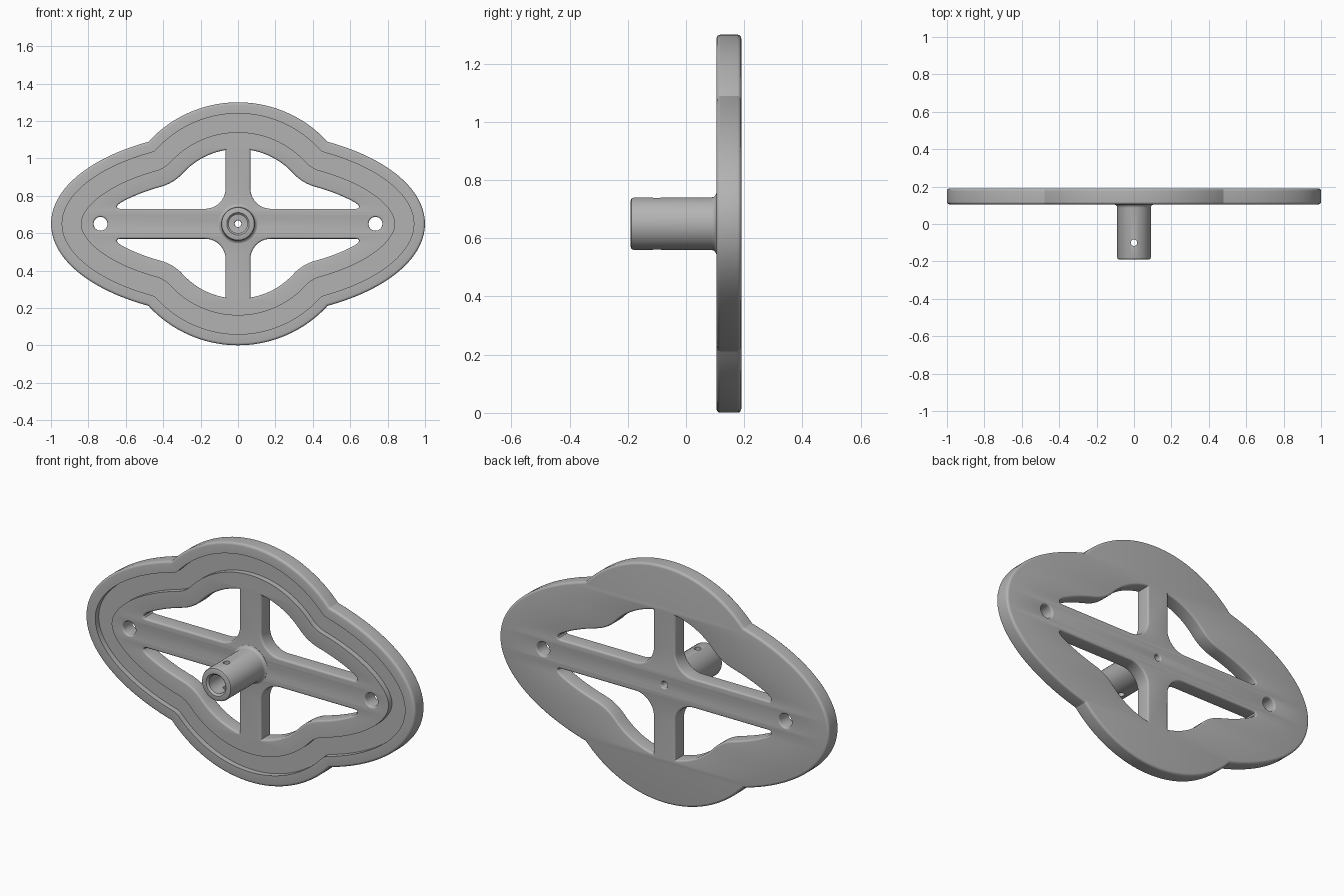
import bpy, bmesh
from math import sin, cos, pi, atan2, sqrt, hypot
from mathutils import Vector
from mathutils.geometry import tessellate_polygon

cube = bpy.data.objects.get("Cube")
if cube:
    bpy.data.objects.remove(cube, do_unlink=True)

MID_Z = 0.65                    # height of the wheel centre
FRONT, BACK = 0.105, 0.19       # plate faces in y
LOBE_R, HALF_W, HALF_H = 0.65, 1.0, 0.5   # circle and ellipse of the outline
SPOKE_X, SPOKE_Z, FILLET = 0.066, 0.08, 0.11

metal = bpy.data.materials.new("grey metal")
metal.use_nodes = True
GREY = (0.45, 0.45, 0.45, 1)
metal.diffuse_color = GREY
metal.node_tree.nodes["Principled BSDF"].inputs["Base Color"].default_value = GREY


def finish(bm, name):
    bmesh.ops.recalc_face_normals(bm, faces=bm.faces)
    mesh = bpy.data.meshes.new(name)
    bm.to_mesh(mesh)
    bm.free()
    mesh.materials.append(metal)
    obj = bpy.data.objects.new(name, mesh)
    bpy.context.collection.objects.link(obj)
    return obj


def smooth(obj):
    bpy.ops.object.select_all(action='DESELECT')
    obj.select_set(True)
    bpy.context.view_layer.objects.active = obj
    bpy.ops.object.shade_smooth_by_angle(angle=pi / 5)


def steps(a, b, n):
    return [a + (b - a) * i / n for i in range(n + 1)]


def circle(r, cx=0.0, n=40):
    return [(cx + r * cos(2 * pi * i / n), r * sin(2 * pi * i / n)) for i in range(n)]


def inset_quadrant(d):
    """Quarter of the circle-and-ellipse outline, moved inward by d."""
    cz = sqrt((HALF_W**2 - LOBE_R**2) / ((HALF_W / HALF_H)**2 - 1))
    cx = sqrt(LOBE_R**2 - cz**2)
    pts = []
    for t in steps(0, atan2(cz / HALF_H, cx / HALF_W), 28):
        nrm = Vector((cos(t) / HALF_W, sin(t) / HALF_H)).normalized()
        pts.append((HALF_W * cos(t) - d * nrm.x, HALF_H * sin(t) - d * nrm.y))
    corner = atan2(cz, cx)
    for a in steps(atan2(nrm.y, nrm.x), corner, 8)[1:-1]:
        pts.append((cx - d * cos(a), cz - d * sin(a)))
    r = LOBE_R - d
    return pts + [(r * cos(a), r * sin(a)) for a in steps(corner, pi / 2, 20)]


def inset(d):
    q = inset_quadrant(max(d, 0.0005))
    half = q + [(-x, z) for x, z in q[-2::-1]]
    return half + [(x, -z) for x, z in half[-2:0:-1]]


def grow(loop, d):
    """Push a counter-clockwise loop outward by d."""
    out = []
    for i, p in enumerate(loop):
        a, b, c = Vector(loop[i - 1]), Vector(p), Vector(loop[(i + 1) % len(loop)])
        u, v = (b - a).normalized(), (c - b).normalized()
        n1, n2 = Vector((u.y, -u.x)), Vector((v.y, -v.x))
        q = b + (n1 + n2) * (d / max(0.5, 1 + n1.dot(n2)))
        out.append((q.x, q.y))
    return out


def opening(sx, sz):
    """One window between two spokes."""
    pts = [p for p in inset_quadrant(0.25) if SPOKE_X + 0.005 < p[0] < 0.63]
    pts.append((SPOKE_X, sqrt((LOBE_R - 0.25)**2 - SPOKE_X**2)))
    pts += [(SPOKE_X + FILLET + FILLET * cos(a), SPOKE_Z + FILLET + FILLET * sin(a))
            for a in steps(pi, 1.5 * pi, 10)]
    pts += [(0.63, SPOKE_Z), (0.643, 0.083), (0.648, 0.091), (0.643, 0.101)]
    pts = [(sx * x, sz * z) for x, z in pts]
    return pts if sx * sz > 0 else pts[::-1]


def ring(bm, loop, y):
    return [bm.verts.new((x, y, z + MID_Z)) for x, z in loop]


def bridge(bm, a, b):
    for i in range(len(a)):
        bm.faces.new((a[i - 1], a[i], b[i], b[i - 1]))


def loft(bm, rings):
    for a, b in zip(rings, rings[1:]):
        bridge(bm, a, b)
    return rings[0], rings[-1]


def fill(bm, rings):
    flat = [v for r in rings for v in r]
    for tri in tessellate_polygon([[Vector((v.co.x, v.co.z, 0)) for v in r] for r in rings]):
        if len(set(tri)) == 3:
            bm.faces.new([flat[i] for i in tri])


def rounded_wall(bm, shape, b):
    """Wall from front to back with rounded edges; shape(d) moves it into the metal."""
    arc = [(b * (1 - sin(a)), b * (1 - cos(a))) for a in steps(0, pi / 2, 4)]
    rows = [(d, FRONT + h) for d, h in arc] + [(d, BACK - h) for d, h in arc[::-1]]
    return loft(bm, [ring(bm, shape(d), y) for d, y in rows])


# Spoked plate with a groove around its front face
bm = bmesh.new()
rim_front, rim_back = rounded_wall(bm, inset, 0.014)
holes = [(opening(sx, sz), 0.01) for sx in (1, -1) for sz in (1, -1)]
holes += [(circle(0.037, x), 0.009) for x in (0.735, -0.735)]
holes.append((circle(0.018), 0.007))
fronts, backs = [], []
for loop, b in holes:
    f, k = rounded_wall(bm, lambda d, loop=loop: grow(loop, d), b)
    fronts.append(f)
    backs.append(k)
floor = FRONT + 0.03
groove = [ring(bm, inset(d), y) for d, y in
          ((0.06, FRONT), (0.06, floor), (0.16, floor), (0.16, FRONT))]
loft(bm, [rim_front] + groove)
fill(bm, [groove[-1]] + fronts)
fill(bm, [rim_back] + backs)
plate = finish(bm, "spoked_plate")
smooth(plate)

# Hollow hub with a flared foot
profile = [(0.104, 0.11), (0.104, 0.104), (0.097, 0.101), (0.092, 0.095), (0.09, 0.086),
           (0.09, -0.179), (0.087, -0.187), (0.08, -0.19),
           (0.06, -0.19), (0.05, -0.18), (0.05, 0.11)]
bm = bmesh.new()
first, last = loft(bm, [ring(bm, circle(r, n=64), y) for r, y in profile])
bridge(bm, last, first)
hub = finish(bm, "hub")

# Cross pin hole through the hub
bm = bmesh.new()
bmesh.ops.create_cone(bm, cap_ends=True, segments=24, radius1=0.017, radius2=0.017, depth=0.4)
bmesh.ops.translate(bm, verts=bm.verts, vec=(0, -0.1, MID_Z))
cutter = finish(bm, "pin_hole_cutter")
cutter.hide_render = True
cut = hub.modifiers.new("pin_hole", 'BOOLEAN')
cut.operation, cut.solver, cut.object = 'DIFFERENCE', 'EXACT', cutter
bpy.context.view_layer.objects.active = hub
bpy.ops.object.modifier_apply(modifier=cut.name)
bpy.data.objects.remove(cutter, do_unlink=True)
smooth(hub)
